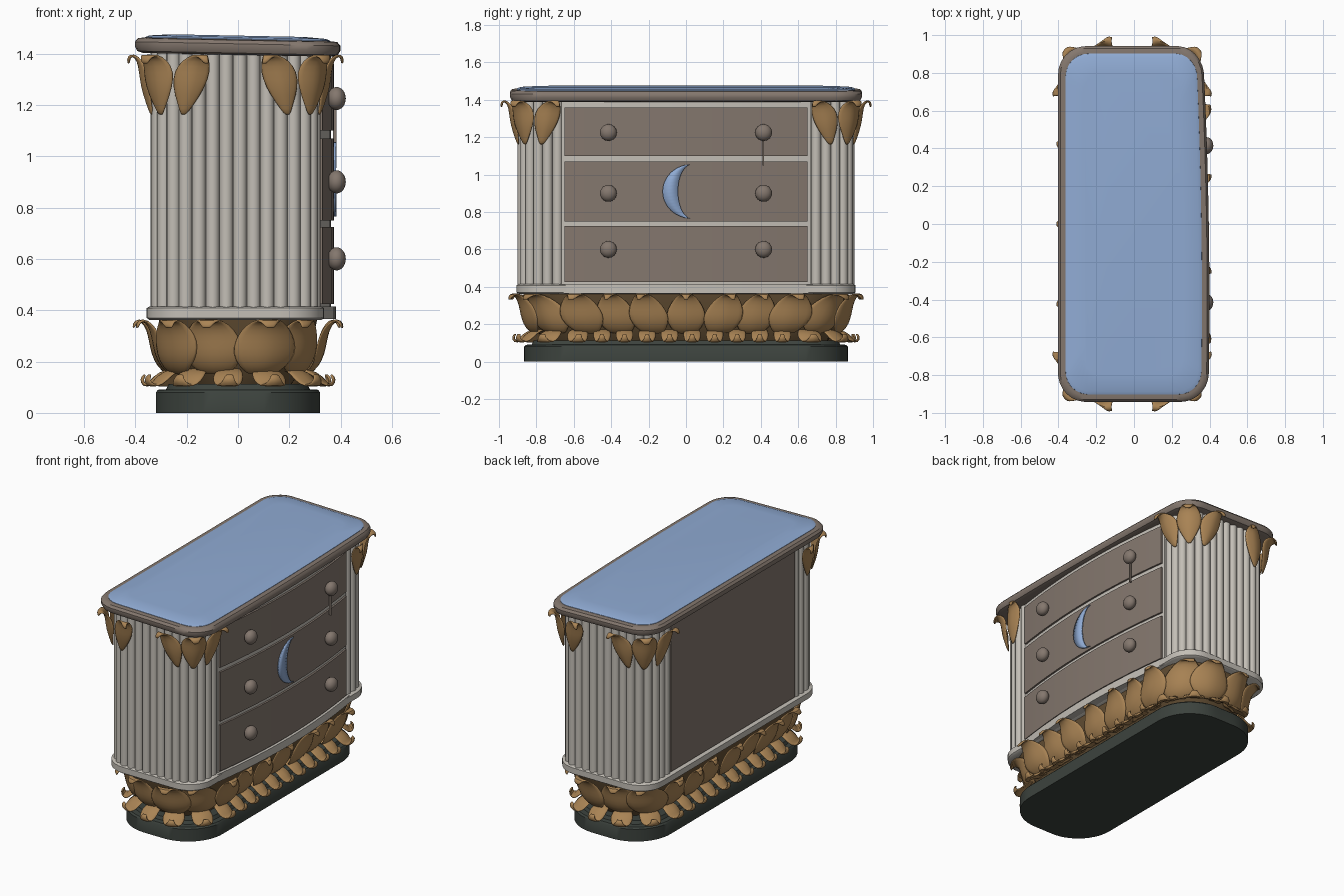
import bpy, bmesh, math
from mathutils import Matrix, Vector

if "Cube" in bpy.data.objects:
    bpy.data.objects.remove(bpy.data.objects["Cube"], do_unlink=True)


def material(name, *rgb):
    m = bpy.data.materials.new(name)
    m.use_nodes = True
    m.diffuse_color = (*rgb, 1)
    m.node_tree.nodes["Principled BSDF"].inputs["Base Color"].default_value = (*rgb, 1)
    return m


BLUE = material("pale blue", .28, .41, .66)
WHITE = material("warm white", .55, .52, .47)
TAUPE = material("taupe wood", .23, .185, .155)
GOLD = material("antique gold", .40, .23, .09)
BRONZE = material("dark bronze", .13, .08, .035)
GREEN = material("dark green", .045, .055, .047)


def finish(name, bm, mat, angle=40):
    bmesh.ops.recalc_face_normals(bm, faces=bm.faces)
    me = bpy.data.meshes.new(name)
    bm.to_mesh(me)
    bm.free()
    me.materials.append(mat)
    ob = bpy.data.objects.new(name, me)
    bpy.context.collection.objects.link(ob)
    bpy.ops.object.select_all(action='DESELECT')
    ob.select_set(True)
    bpy.context.view_layer.objects.active = ob
    bpy.ops.object.shade_smooth_by_angle(angle=math.radians(angle))
    return ob


def perimeter(hx, hy, r):
    return 4 * (hx + hy - 2 * r) + 2 * math.pi * r


def walk(hx, hy, r, s):
    """Point and outward normal at distance s around a rounded rectangle."""
    s %= perimeter(hx, hy, r)
    arc = r * math.pi / 2
    for k in range(4):
        a = k * math.pi / 2
        n, t = Vector((math.cos(a), math.sin(a), 0)), Vector((-math.sin(a), math.cos(a), 0))
        half, run = (hx, 2 * (hy - r)) if k % 2 == 0 else (hy, 2 * (hx - r))
        if s <= run:
            return n * half + t * (s - run / 2), n
        s -= run
        if s <= arc or k == 3:
            d = n * math.cos(s / r) + t * math.sin(s / r)
            return n * (half - r) + t * run / 2 + d * r, d
        s -= arc


def loft(name, rings, mat, cx=0, shape=None, count=144):
    """Stack of rounded rectangles (hx, hy, r, z), capped at both ends."""
    bm = bmesh.new()
    loops = []
    for hx, hy, r, z in rings:
        loop = []
        for i in range(count):
            p = walk(hx, hy, r, perimeter(hx, hy, r) * i / count)[0]
            p.z = z
            p.x += cx
            loop.append(bm.verts.new(shape(p) if shape else p))
        loops.append(loop)
    for a, b in zip(loops, loops[1:]):
        for i in range(count):
            j = (i + 1) % count
            bm.faces.new((a[i], a[j], b[j], b[i]))
    bm.faces.new(loops[0])
    bm.faces.new(loops[-1])
    return finish(name, bm, mat)


def leaves(name, base, path, spots, cx=0):
    """Curled leaves on an outline; path is (out, z, half width), spots (s, lean, lift)."""
    bm = bmesh.new()
    widest = max(w for _, _, w in path)
    for s, lean, lift in spots:
        rows = []
        for i, (out, z, w) in enumerate(path):
            row = []
            for v in (-1, -.5, 0, .5, 1):
                p, n = walk(*base, s + lean * i / (len(path) - 1) + v * w)
                rib = .018 * (1 - abs(v)) * w / widest
                p += n * (out + lift + rib)
                row.append(bm.verts.new((p.x + cx, p.y, z)))
            rows.append(row)
        for a, b in zip(rows, rows[1:]):
            for j in range(4):
                bm.faces.new((a[j], a[j + 1], b[j + 1], b[j]))
    ob = finish(name, bm, GOLD, 70)
    mod = ob.modifiers.new("thickness", 'SOLIDIFY')
    mod.thickness, mod.offset = .012, 0
    ob.modifiers.new("rounding", 'SUBSURF').levels = 1
    ob.modifiers["rounding"].render_levels = 1


def bow(y):
    return .375 - .11 * y * y


def bowed_slab(name, hy, z0, z1, off, mat, back=.25, steps=16):
    bm = bmesh.new()
    ys = [hy * (2 * i / steps - 1) for i in range(steps + 1)]
    plan = [(bow(y) + off, y) for y in ys] + [(back, hy), (back, -hy)]
    face = bm.faces.new([bm.verts.new((x, y, z0)) for x, y in plan])
    top = bmesh.ops.extrude_face_region(bm, geom=[face])["geom"]
    bmesh.ops.translate(bm, vec=(0, 0, z1 - z0),
                        verts=[g for g in top if isinstance(g, bmesh.types.BMVert)])
    return finish(name, bm, mat)


def box(name, lo, hi, mat):
    bm = bmesh.new()
    lo, hi = Vector(lo), Vector(hi)
    bmesh.ops.create_cube(bm, size=1, matrix=Matrix.Translation((lo + hi) / 2)
                          @ Matrix.Diagonal((*(hi - lo), 1)))
    return finish(name, bm, mat)


# Plinth
loft("plinth", [(.32, .865, .25, 0), (.32, .865, .25, .08), (.312, .857, .245, .09),
                (.28, .825, .22, .092), (.27, .815, .21, .112)], GREEN)

# Leafy bowl
loft("bowl_core", [(.2, .75, .18, .1), (.25, .8, .22, .17), (.29, .84, .22, .28),
                   (.31, .86, .2, .37)], BRONZE)
base = (.25, .8, .22)
total, middle = perimeter(*base), base[1] - base[2]
spots = []
for i in range(22):
    s = middle + total * i / 22
    p, n = walk(*base, s)
    lean = math.copysign(.08, p.y * n.x) if abs(n.x) > .7 and abs(p.y) > .01 else 0
    spots.append((s, lean, .012 * (i % 2)))
leaves("bowl_leaves", base,
       [(0, .15, .05), (.035, .18, .085), (.055, .23, .11), (.065, .28, .1),
        (.078, .325, .075), (.105, .36, .04), (.135, .36, .022), (.145, .33, .01)], spots)
base = (.22, .77, .2)
total = perimeter(*base)
leaves("foot_leaves", base,
       [(0, .17, .03), (.05, .165, .045), (.09, .14, .05), (.115, .11, .04),
        (.14, .105, .025), (.155, .13, .014), (.14, .15, .008)],
       [(total * i / 30, 0, 0) for i in range(30)])

# Fluted body and lower moulding
CX = -.01
core = (.31, .88, .14)
loft("body_core", [(*core, .38), (*core, 1.4)], WHITE, CX)
loft("lower_moulding", [(.335, .895, .15, .362), (.346, .906, .16, .37),
                        (.346, .906, .16, .408), (.335, .895, .15, .415)], WHITE, CX)
bm = bmesh.new()
count = round(perimeter(*core) / .053)
for i in range(count):
    p, n = walk(*core, perimeter(*core) * i / count)
    if abs(p.y) > .66:
        p -= n * .006
        bmesh.ops.create_cone(bm, cap_ends=True, segments=16, radius1=.027, radius2=.027, depth=1,
                              matrix=Matrix.Translation((p.x + CX, p.y, .905)))
finish("reeded_columns", bm, WHITE)
box("back_panel", (CX - .33, -.64, .42), (CX - .3, .64, 1.38), TAUPE)

# Bowed drawer front
bowed_slab("drawer_frame", .665, .41, 1.4, -.012, WHITE)
bowed_slab("front_sill", .68, .365, .415, .006, WHITE)
for label, z0, z1, knob_z in (("lower", .425, .725, .6), ("middle", .75, 1.07, .9),
                              ("upper", 1.1, 1.36, 1.225)):
    bowed_slab(label + "_drawer", .65, z0, z1, 0, TAUPE)
    bm = bmesh.new()
    for side in (-1, 1):
        y = side * .415
        bmesh.ops.create_uvsphere(bm, u_segments=20, v_segments=12, radius=.045,
                                  matrix=Matrix.Translation((bow(y) + .028, y, knob_z))
                                  @ Matrix.Diagonal((.8, 1, 1, 1)))
    finish(label + "_knobs", bm, TAUPE)
box("hanging_pull", (.37, .41, 1.05), (.383, .417, 1.2), TAUPE)

# Crescent inlay
bm = bmesh.new()
pairs = []
for i in range(25):
    a = math.pi * (i / 24 - .5)
    pairs.append([bm.verts.new((bow(y) + .004, y, .91 + .145 * math.sin(a)))
                  for y in (.03 - .155 * math.cos(a), .032 - .075 * math.cos(a))])
for a, b in zip(pairs, pairs[1:]):
    bm.faces.new((a[0], a[1], b[1], b[0]))
moon = finish("crescent_inlay", bm, BLUE)
mod = moon.modifiers.new("thickness", 'SOLIDIFY')
mod.thickness, mod.offset = .008, 0

# Leaf clusters under the top at the corners
base = (.325, .895, .15)
arc = base[2] * math.pi / 2
long_run, short_run = 2 * (base[1] - base[2]), 2 * (base[0] - base[2])
spots = []
for s in (long_run + arc / 2, long_run + short_run + arc * 1.5,
          2 * long_run + short_run + arc * 2.5, 2 * (long_run + short_run) + arc * 3.5):
    spots += [(s, 0, .01), (s - .09, -.09, 0), (s + .09, .09, 0)]
leaves("corner_leaves", base,
       [(.002, 1.16, .008), (.012, 1.21, .035), (.025, 1.27, .06), (.03, 1.33, .068),
        (.042, 1.375, .05), (.068, 1.395, .03), (.088, 1.388, .018), (.09, 1.36, .009)], spots, CX)


# Table top with a slightly tapered drawer side
def top_shape(p):
    if p.x > 0:
        p.x *= .985 - .04 * p.y - .05 * p.y * p.y
    p.z -= .02 * p.x
    return p


loft("top_rim", [(.37, .91, .12, 1.395), (.392, .932, .14, 1.402), (.402, .942, .15, 1.42),
                 (.402, .942, .15, 1.438), (.39, .93, .14, 1.452), (.37, .91, .12, 1.455)],
     TAUPE, 0, top_shape)
loft("top_inlay", [(.365, .905, .12, 1.44), (.362, .902, .12, 1.457), (.345, .885, .11, 1.464),
                   (.26, .8, .08, 1.47)], BLUE, 0, top_shape)
